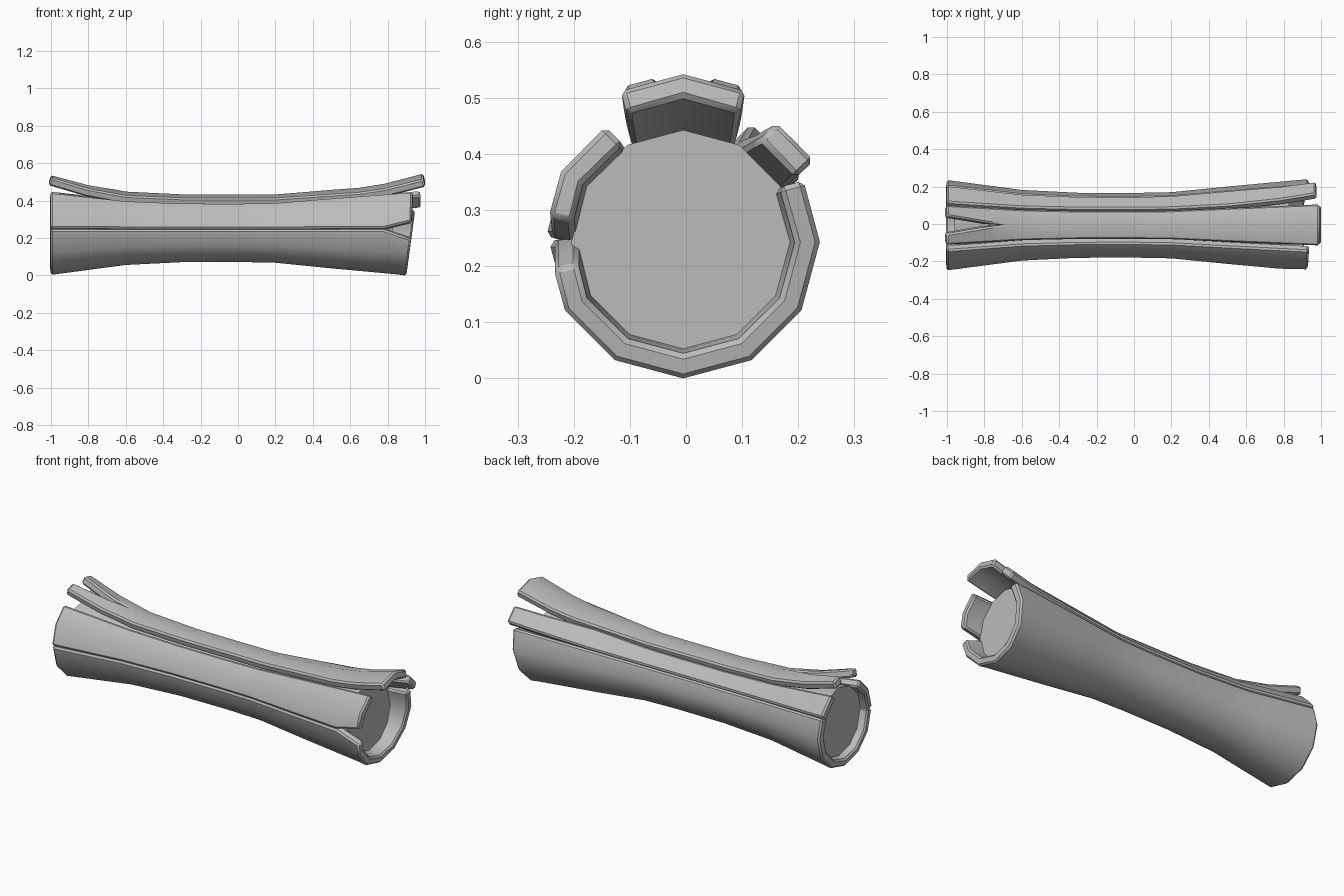
import bpy
import bmesh
from math import sin, cos, radians

cube = bpy.data.objects.get("Cube")
if cube:
    bpy.data.objects.remove(cube)

grey = bpy.data.materials.new("plain grey")
grey.use_nodes = True
grey.diffuse_color = (0.5, 0.5, 0.5, 1)
grey.node_tree.nodes["Principled BSDF"].inputs["Base Color"].default_value = (0.5, 0.5, 0.5, 1)

CENTRE_Y, CENTRE_Z = -0.005, 0.243
STATIONS = [-1, -0.8, -0.7, -0.6, -0.45, -0.3, 0, 0.2, 0.35, 0.5, 0.65, 0.78]
RADIUS = [(-1, 0.24), (-0.6, 0.187), (-0.3, 0.172), (0, 0.171),
          (0.2, 0.175), (0.5, 0.205), (0.9, 0.242), (1, 0.25)]


def along(keys, x):
    """Value at x of a piecewise straight profile; a plain number is constant."""
    if not isinstance(keys, list):
        return keys
    if x <= keys[0][0]:
        return keys[0][1]
    for (x0, v0), (x1, v1) in zip(keys, keys[1:]):
        if x <= x1:
            return v0 + (v1 - v0) * (x - x0) / (x1 - x0)
    return keys[-1][1]


def ring_point(x, angle, inset=0.0, lift=0.0, rise=0.0):
    """Point on the twelve-sided waisted tube; lift is outward, rise is upward."""
    flat = cos(radians(15)) / cos(radians(angle % 30 - 15))
    r = (along(RADIUS, x) - inset) * flat + lift
    return (x, CENTRE_Y + r * cos(radians(angle)),
            CENTRE_Z + r * sin(radians(angle)) + rise)


def finish(name, bm):
    bmesh.ops.recalc_face_normals(bm, faces=bm.faces)
    mesh = bpy.data.meshes.new(name)
    bm.to_mesh(mesh)
    bm.free()
    mesh.materials.append(grey)
    obj = bpy.data.objects.new(name, mesh)
    bpy.context.collection.objects.link(obj)
    bpy.ops.object.select_all(action="DESELECT")
    obj.select_set(True)
    bpy.context.view_layer.objects.active = obj
    return obj


def strip(name, patches, end, tilt=0.0, lift=0.0, rise=0.0, thick=0.045):
    """Bark strip: patches of angle columns swept along x, thickened and bevelled."""
    bm = bmesh.new()
    stations = STATIONS + [(STATIONS[-1] + end) / 2, end]
    for columns in patches:
        rows = []
        for s in stations:
            row = []
            for column in columns:
                a = along(column, s)
                x, y, z = ring_point(s, a, 0, along(lift, s), along(rise, s))
                if s == end:
                    x += tilt * sin(radians(a))
                row.append(bm.verts.new((x, y, z)))
            rows.append(row)
        for r0, r1 in zip(rows, rows[1:]):
            for j in range(len(columns) - 1):
                bm.faces.new((r0[j], r1[j], r1[j + 1], r0[j + 1]))
    bmesh.ops.remove_doubles(bm, verts=bm.verts, dist=0.0005)
    obj = finish(name, bm)
    # make the surface normals face away from the axis
    mid = obj.data.polygons[len(obj.data.polygons) // 2]
    if mid.normal.y * (mid.center.y - CENTRE_Y) + mid.normal.z * (mid.center.z - CENTRE_Z) < 0:
        obj.data.flip_normals()
    solid = obj.modifiers.new("thickness", "SOLIDIFY")
    solid.thickness = thick
    solid.offset = -1
    bevel = obj.modifiers.new("worn edges", "BEVEL")
    bevel.width = 0.009
    bevel.segments = 1
    bevel.limit_method = "ANGLE"
    bevel.angle_limit = radians(50)
    bpy.ops.object.modifier_apply(modifier="thickness")
    bpy.ops.object.modifier_apply(modifier="worn edges")
    bpy.ops.object.shade_smooth_by_angle(angle=radians(35))


# Solid core with recessed caps
bm = bmesh.new()
rings = [[bm.verts.new(ring_point(x, a, 0.036)) for a in range(0, 360, 30)]
         for x in [-0.96] + STATIONS[1:] + [0.83]]
for r0, r1 in zip(rings, rings[1:]):
    for j in range(12):
        k = (j + 1) % 12
        bm.faces.new((r0[j], r1[j], r1[k], r0[k]))
bm.faces.new(rings[0])
bm.faces.new(rings[-1])
finish("core", bm)
bpy.ops.object.shade_smooth_by_angle(angle=radians(35))

# Large lower shell, notched at its front corner
strip("lower_shell",
      [[[(0.78, 180), (0.92, 192)], 210, 240, 270, 300, 330, 360, 387]],
      end=0.93, tilt=0.03)

# Front strip with a clipped lower corner
strip("front_strip",
      [[124, 150, [(0.78, 177.5), (0.92, 169)]]], end=0.925, tilt=0.01, lift=0.008)

# Narrow back strip, tapering and peeling outwards at one end
strip("back_strip",
      [[[(0.5, 29), (0.97, 32)], [(0.5, 45), (0.97, 41)], [(0.5, 60), (0.97, 52)]]],
      end=0.97, lift=[(-1, 0.004), (0.5, 0.008), (0.78, 0.012), (0.97, 0.03)])

# Top strip, curling up at both ends and forked at one of them
fork_back = [(-1, 78), (-0.7, 90)]
fork_front = [(-1, 102), (-0.7, 90)]
strip("top_strip", [[63, fork_back], [fork_front, 117]], end=0.99,
      rise=[(-1, 0.068), (-0.8, 0.032), (-0.6, 0.018), (0, 0.019), (0.35, 0.012),
            (0.65, 0.007), (0.8, 0.017), (0.99, 0.052)])
